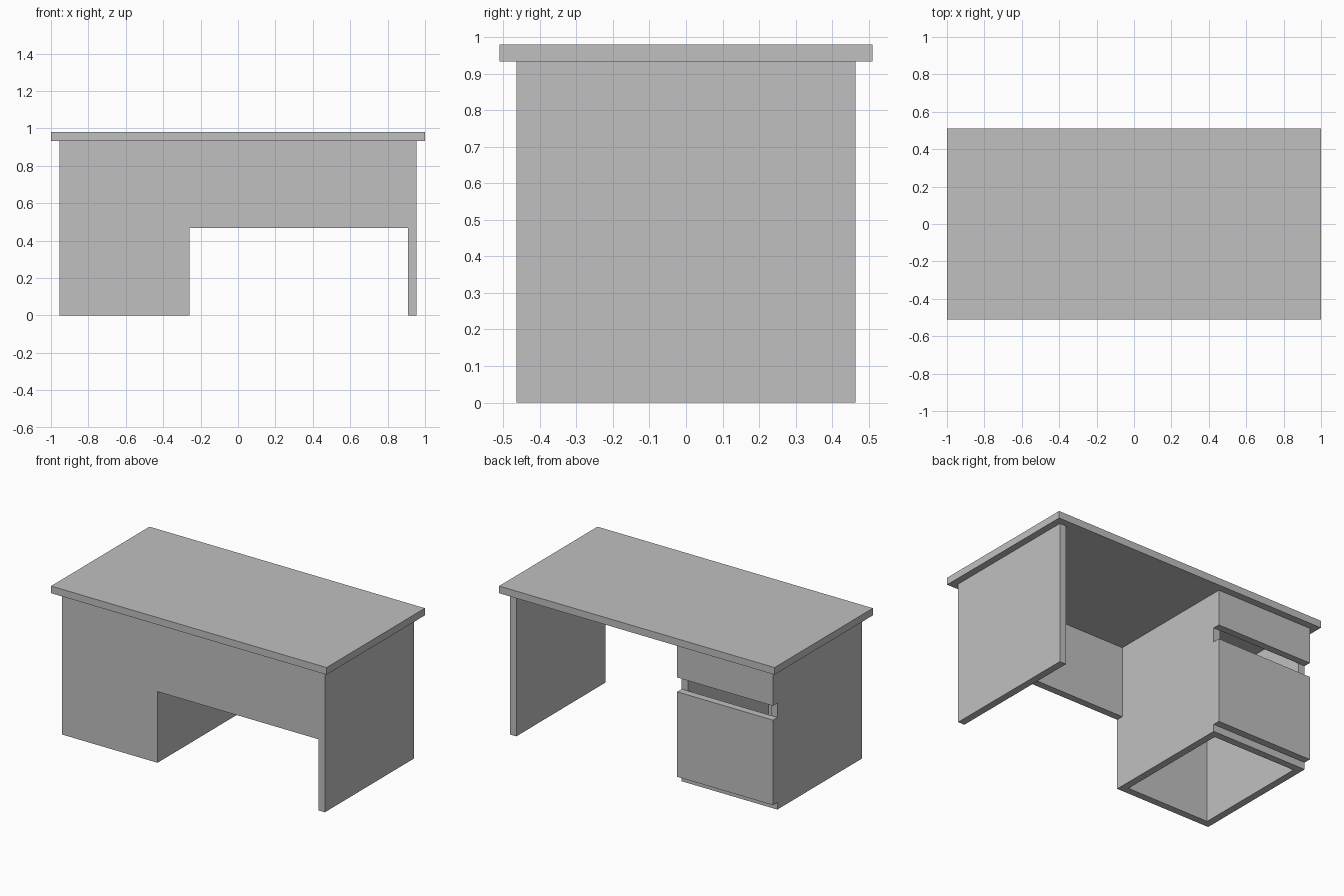
import bpy
import bmesh

if "Cube" in bpy.data.objects:
    bpy.data.objects.remove(bpy.data.objects["Cube"], do_unlink=True)

# Single plain grey finish
GREY = (0.53, 0.53, 0.53, 1.0)
grey = bpy.data.materials.new("plain_grey")
grey.use_nodes = True
grey.diffuse_color = GREY
grey.node_tree.nodes["Principled BSDF"].inputs["Base Color"].default_value = GREY

T = 0.047               # board thickness
X, Y = 0.955, 0.463     # half width and half depth of the base
TOP = 0.933             # underside of the desktop
INNER = -0.26           # knee-side face of the drawer cabinet
BACK = Y - T            # back plane of the cabinet carcass


def finish(name, bm):
    bmesh.ops.recalc_face_normals(bm, faces=bm.faces[:])
    mesh = bpy.data.meshes.new(name)
    bm.to_mesh(mesh)
    bm.free()
    mesh.materials.append(grey)
    obj = bpy.data.objects.new(name, mesh)
    bpy.context.collection.objects.link(obj)


def board(name, xs, ys, zs):
    """Box spanning the given ranges."""
    bm = bmesh.new()
    bmesh.ops.create_cube(bm, size=1)
    for v in bm.verts:
        v.co = [r[0] if c < 0 else r[1] for c, r in zip(v.co, (xs, ys, zs))]
    finish(name, bm)


def front_profile(name, outline, y, depth):
    """Outline in x and z, extruded towards the back."""
    bm = bmesh.new()
    face = bm.faces.new([bm.verts.new((x, y, z)) for x, z in outline])
    ext = bmesh.ops.extrude_face_region(bm, geom=[face])
    for v in ext["geom"]:
        if isinstance(v, bmesh.types.BMVert):
            v.co.y += depth
    finish(name, bm)


# Desktop
board("desktop", (-1, 1), (-0.51, 0.51), (TOP, 0.98))

# Front board: cabinet front, raised privacy panel and leg edge in one piece
KNEE = 0.467
front_profile("front_board",
              [(-X, 0), (INNER, 0), (INNER, KNEE), (X - T, KNEE),
               (X - T, 0), (X, 0), (X, TOP), (-X, TOP)], -Y, T)

# Side panel leg
board("side_leg", (X - T, X), (-Y + T, Y), (0, TOP))

# Hollow cabinet walls and bottom rail
board("cabinet_outer_wall", (-X, -X + T), (-Y + T, BACK), (0, TOP))
board("cabinet_inner_wall", (INNER - T, INNER), (-Y + T, BACK), (0, TOP))
board("cabinet_bottom_rail", (-X + T, INNER - T), (BACK - T, BACK), (0, T))

# Drawer fronts standing proud of the carcass, with a finger gap between
for name, zs in (("lower_drawer_front", (T, 0.605)),
                 ("upper_drawer_front", (0.699, TOP))):
    board(name, (-X, INNER), (BACK, Y), zs)
